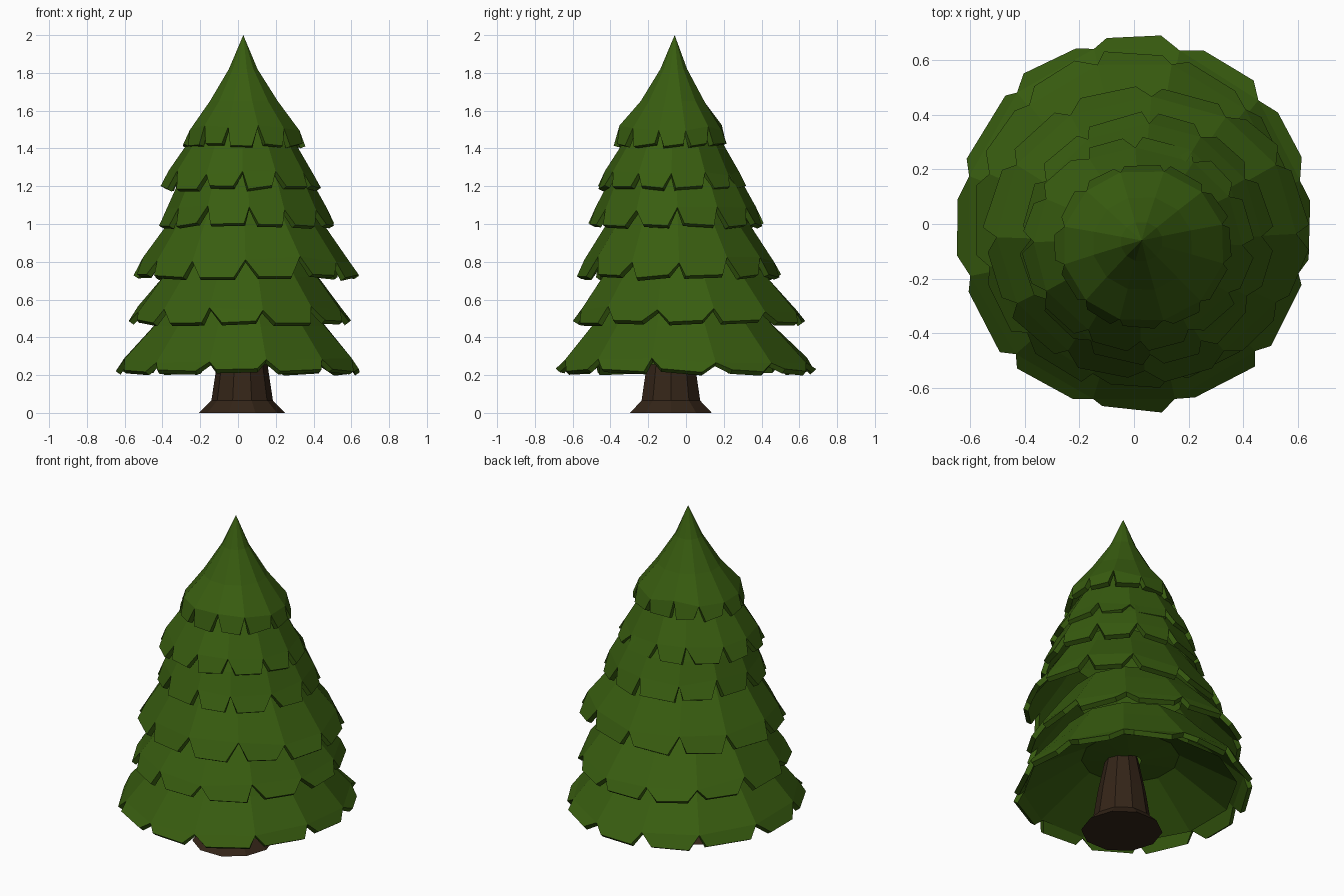
import bpy, bmesh, math, random

if "Cube" in bpy.data.objects:
    bpy.data.objects.remove(bpy.data.objects["Cube"])

random.seed(4)
SIDES = 12
STEP = 2 * math.pi / SIDES


def material(name, colour):
    m = bpy.data.materials.new(name)
    m.diffuse_color = (*colour, 1)
    m.use_nodes = True
    m.node_tree.nodes["Principled BSDF"].inputs["Base Color"].default_value = m.diffuse_color
    return m


GREEN = material("needles", (0.04, 0.11, 0.005))
BROWN = material("bark", (0.034, 0.018, 0.009))


def finish(bm, name, mat):
    bmesh.ops.recalc_face_normals(bm, faces=bm.faces[:])
    mesh = bpy.data.meshes.new(name)
    bm.to_mesh(mesh)
    bm.free()
    ob = bpy.data.objects.new(name, mesh)
    bpy.context.collection.objects.link(ob)
    mesh.materials.append(mat)
    return ob


def ring(bm, cx, cy, rx, ry, z, angles):
    return [bm.verts.new((cx + rx * math.cos(a), cy + ry * math.sin(a), z)) for a in angles]


def bridge(bm, lower, upper):
    n = len(lower)
    for i in range(n):
        j = (i + 1) % n
        bm.faces.new((lower[i], lower[j], upper[j], upper[i]))


def tier(name, centre, radii, rim_z, notch, offset, profile, tip=None):
    """Drooping skirt of flaps; profile rows above the notches are (radius, z)."""
    (cx, cy), (rx, ry) = centre, radii
    bm = bmesh.new()
    angles = [math.radians(offset) + (i + random.uniform(-.07, .07)) * STEP for i in range(SIDES)]
    shoulder_r, shoulder_z = notch
    low = ring(bm, cx, cy, rx * shoulder_r, ry * shoulder_r, shoulder_z, angles)
    for v in low:
        v.co.z += random.uniform(-.015, .02)
    # one flap per side, leaving a V notch between neighbours
    for i in range(SIDES):
        a, b = angles[i], angles[(i + 1) % SIDES]
        if b < a:
            b += 2 * math.pi
        corners = []
        for t in (random.uniform(.1, .25), random.uniform(.75, .9)):
            s, ang = random.uniform(.98, 1.015), a + (b - a) * t
            corners.append(bm.verts.new((cx + rx * s * math.cos(ang), cy + ry * s * math.sin(ang),
                                         rim_z + random.uniform(0, .02))))
        bm.faces.new((low[i], corners[0], corners[1], low[(i + 1) % SIDES]))
    # rows above
    k = ry / rx
    for r, z in profile:
        blend = min(1, r / rx)
        row = ring(bm, 0.025 + (cx - .025) * blend, -.06 + (cy + .06) * blend, r, r * k, z, angles)
        bridge(bm, low, row)
        low = row
    if tip:
        apex = bm.verts.new(tip)
        for i in range(SIDES):
            bm.faces.new((low[i], low[(i + 1) % SIDES], apex))
    ob = finish(bm, name, GREEN)
    mod = ob.modifiers.new("thickness", 'SOLIDIFY')
    mod.thickness = 0.03
    mod.offset = -1


# branch tiers, bottom to top
tier("branches_1", (0, 0), (.655, .69), .215, (.955, .275), 15, [(.47, .46), (.36, .6)])
tier("branches_2", (.005, .015), (.59, .62), .475, (.945, .545), 15, [(.425, .72), (.32, .85)])
tier("branches_3", (.045, -.035), (.59, .54), .715, (.93, .81), 0, [(.42, .99), (.34, 1.1)])
tier("branches_4", (.045, -.055), (.46, .46), .985, (.92, 1.08), 0, [(.365, 1.2), (.29, 1.32)])
tier("branches_5", (.015, -.075), (.42, .39), 1.185, (.91, 1.265), 0, [(.29, 1.42), (.22, 1.53)])
tier("branches_top", (.035, -.08), (.325, .305), 1.41, (.92, 1.505), 15,
     [(.185, 1.65), (.078, 1.82)], (.028, -.06, 2.0))

# shallow ceiling seen from below, inside the lowest tier
bm = bmesh.new()
angs = [math.radians(15) + i * STEP for i in range(SIDES)]
rows = [ring(bm, .01, -.02, r, r * 1.04, z, angles_z) for r, z, angles_z in
        [(.59, .255, angs), (.27, .45, angs), (.06, .43, angs)]]
for lo, up in zip(rows, rows[1:]):
    bridge(bm, lo, up)
finish(bm, "branches_underside", GREEN)

# trunk with flared foot
bm = bmesh.new()
angs = [i * 2 * math.pi / 10 for i in range(10)]
rows = [ring(bm, .022, -.08, r, r, z, angs)
        for r, z in [(.228, 0), (.163, .065), (.135, .25), (.09, .47)]]
for lo, up in zip(rows, rows[1:]):
    bridge(bm, lo, up)
bm.faces.new(rows[0])
bm.faces.new(rows[-1])
finish(bm, "trunk", BROWN)
